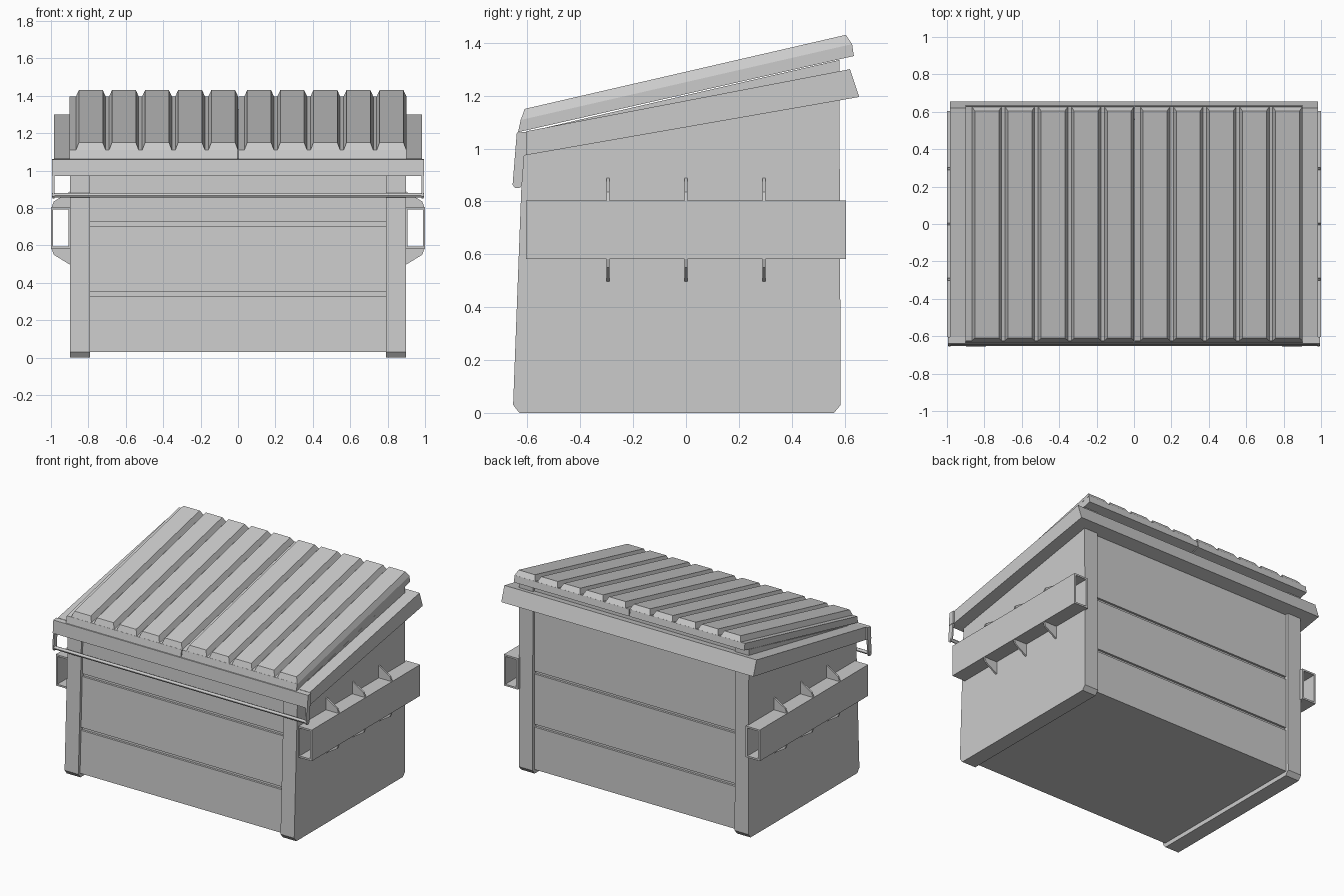
import bpy
import bmesh

cube = bpy.data.objects.get("Cube")
if cube:
    bpy.data.objects.remove(cube, do_unlink=True)

grey = bpy.data.materials.new("painted_grey")
grey.use_nodes = True
grey.diffuse_color = (0.6, 0.6, 0.6, 1)
grey.node_tree.nodes["Principled BSDF"].inputs["Base Color"].default_value = (0.6, 0.6, 0.6, 1)


def loft(name, ring_a, ring_b):
    """Closed solid between two matching rings of points."""
    bm = bmesh.new()
    a = [bm.verts.new(p) for p in ring_a]
    b = [bm.verts.new(p) for p in ring_b]
    bm.faces.new(a)
    bm.faces.new(b)
    for i in range(len(a)):
        j = (i + 1) % len(a)
        bm.faces.new((a[i], a[j], b[j], b[i]))
    bmesh.ops.recalc_face_normals(bm, faces=bm.faces)
    mesh = bpy.data.meshes.new(name)
    bm.to_mesh(mesh)
    bm.free()
    mesh.materials.append(grey)
    obj = bpy.data.objects.new(name, mesh)
    bpy.context.collection.objects.link(obj)
    return obj


def prism_x(name, profile, x0, x1):
    """Side profile of (y, z) points extruded across x."""
    return loft(name, [(x0, y, z) for y, z in profile], [(x1, y, z) for y, z in profile])


def prism_y(name, profile, y0, y1):
    """Front profile of (x, z) points extruded along y."""
    return loft(name, [(x, y0, z) for x, z in profile], [(x, y1, z) for x, z in profile])


def box(name, x0, x1, y0, y1, z0, z1):
    return prism_x(name, [(y0, z0), (y1, z0), (y1, z1), (y0, z1)], x0, x1)


def front_y(z):
    return -0.655 + 0.035 * z


def lid_z(y):
    return 1.11 + 0.229 * (y + 0.625)


SIDES = (("left", 1), ("right", -1))

# Side walls with corner posts and chamfered feet
wall = [(-0.63, 0), (0.56, 0), (0.585, 0.03), (0.58, 1.335),
        (-0.615, 1.06), (front_y(0.03), 0.03)]
for side, s in SIDES:
    prism_x(side + "_wall", wall, s * 0.79, s * 0.897)

# Recessed hopper with two grooves across front and back
recess, groove = 0.02, 0.015
steps = [(0.03, 0)]
for z in (0.33, 0.705):
    steps += [(z, 0), (z, groove), (z + 0.02, groove), (z + 0.02, 0)]
front = [(front_y(z) + recess + d, z) for z, d in steps]
back = [(0.583 - recess - d, z) for z, d in steps]
prism_x("hopper", front + [(-0.6, 1.06), (0.56, 1.33)] + back[::-1], -0.79, 0.79)

# Sloping rim and front lip
rim = [(-0.605, 1.065), (0.62, 1.30), (0.655, 1.195), (-0.605, 0.975)]
prism_x("rim", rim, -0.985, 0.985)
lip = [(-0.64, 1.06), (-0.604, 1.063), (-0.604, 0.975), (-0.647, 0.97)]
prism_x("front_lip", lip, -0.995, 0.995)

# Hanging brackets and front rod
hanger = [(-0.64, 1.06), (-0.605, 1.06), (-0.62, 0.865), (-0.627, 0.852),
          (-0.645, 0.85), (-0.656, 0.862)]
for side, s in SIDES:
    prism_x(side + "_hanger", hanger, s * 0.982, s * 0.992)
bpy.ops.mesh.primitive_cylinder_add(vertices=12, radius=0.012, depth=1.99,
                                    location=(0, -0.639, 0.868), rotation=(0, 1.5708, 0))
rod = bpy.context.object
rod.name = "front_rod"
rod.data.materials.append(grey)
bpy.ops.object.shade_smooth_by_angle()

# Two lids, each with five raised tapered ribs
lid = [(-0.635, 1.062), (-0.625, lid_z(-0.625)), (0.628, lid_z(0.628)), (0.635, 1.35)]
for side, x0, x1, first in (("right", -0.9, -0.003, -0.787), ("left", 0.003, 0.9, 0.113)):
    prism_x(side + "_lid", lid, x0, x1)
    for i in range(5):
        c = first + i * 0.177
        base = [(c + dx * 0.08, y, lid_z(y) - 0.002)
                for dx, y in ((-1, -0.625), (1, -0.625), (1, 0.628), (-1, 0.628))]
        top = [(c + dx * 0.064, y, z)
               for dx, y, z in ((-1, -0.61, 1.15), (1, -0.61, 1.15),
                                (1, 0.605, 1.43), (-1, 0.605, 1.43))]
        loft(f"{side}_lid_rib_{i + 1}", base, top)

# Open fork pockets with gussets above and below
upper = [(0.895, 0.89), (0.985, 0.835), (0.998, 0.80), (0.895, 0.80)]
lower = [(0.895, 0.495), (0.985, 0.55), (0.998, 0.585), (0.895, 0.585)]
for side, s in SIDES:
    box(side + "_pocket_outer", s * 0.988, s, -0.605, 0.605, 0.583, 0.803)
    box(side + "_pocket_top", s * 0.89, s * 0.988, -0.605, 0.605, 0.791, 0.803)
    box(side + "_pocket_bottom", s * 0.89, s * 0.988, -0.605, 0.605, 0.583, 0.595)
    box(side + "_pocket_inner", s * 0.89, s * 0.905, -0.605, 0.605, 0.595, 0.791)
    for i, y in enumerate((-0.295, 0, 0.295)):
        for kind, shape in (("upper", upper), ("lower", lower)):
            prism_y(f"{side}_{kind}_gusset_{i + 1}", [(s * x, z) for x, z in shape],
                    y - 0.006, y + 0.006)
